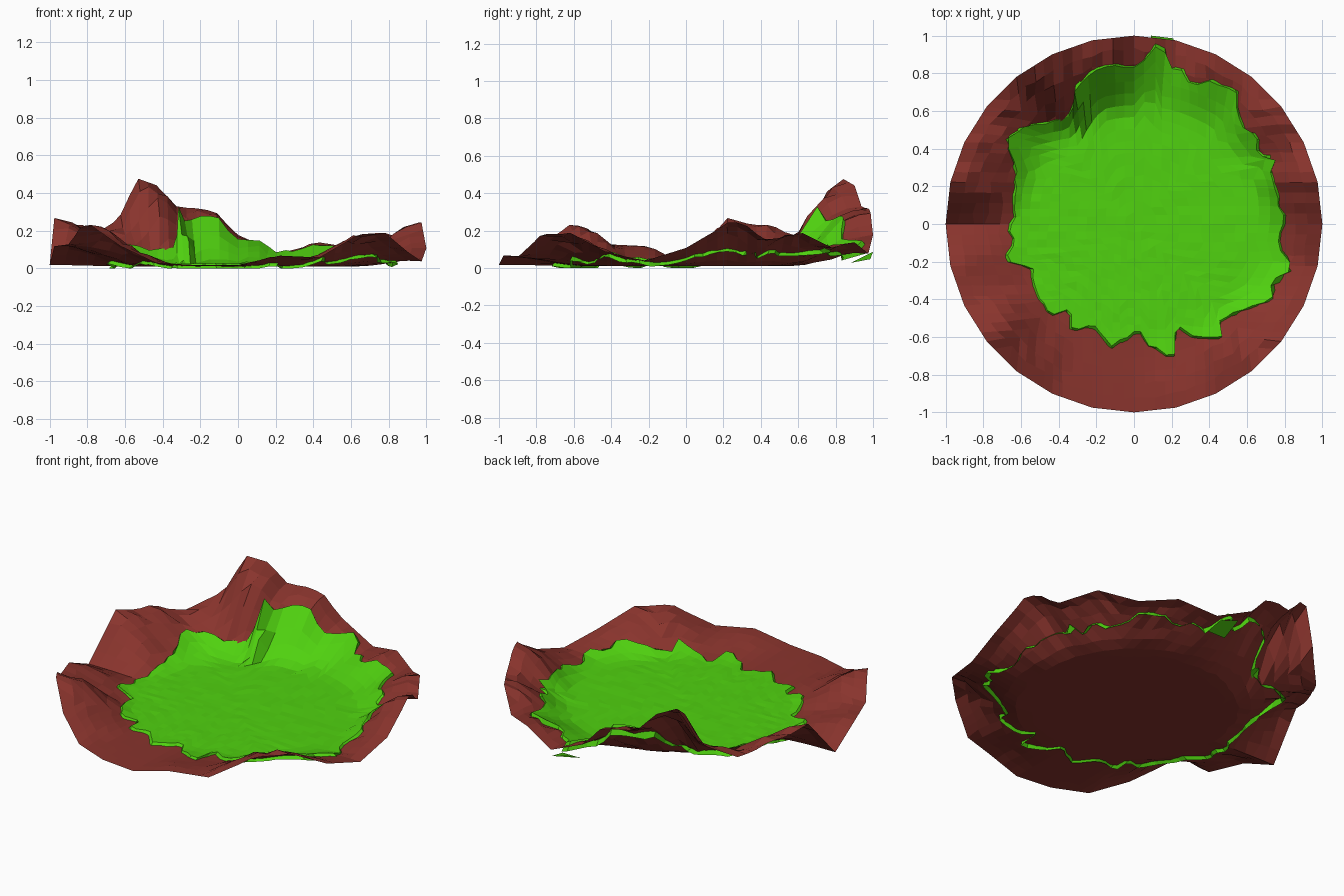
import bpy, bmesh, math, random

if "Cube" in bpy.data.objects:
    bpy.data.objects.remove(bpy.data.objects["Cube"])

random.seed(7)
N = 28            # cells across each sheet (quad grid wrapped onto a disc)
H = N // 2        # rings from centre to rim

# Rim height, one value per corner of the 28-sided outline, counter-clockwise from +x
RIM = [.11, .24, .15, .19, .11, .14, .08, .18, .32, .44, .27, .17, .21, .27,
       .02, .12, .13, .23, .12, .03, .02, .02, .07, .06, .17, .19, .09, .04]
# Extra humps and dips between corners: (angle, half width, height)
HUMPS = [(122.5, 7, .13), (109, 6, -.05), (97, 6, .05), (153, 6, .03),
         (213, 6, .04), (18, 6, .04), (312, 6, .01)]

# Visible grass edge: (angle in degrees, radius)
EDGE = [(0, .78), (15, .80), (23, .80), (25, .88), (28, .78), (40, .77), (50, .86), (60, .84),
        (70, .83), (78, .82), (80, .94), (85, .94), (87, .82), (105, .82), (115, .74),
        (125, .66), (135, .73), (145, .82), (153, .68), (180, .65), (196, .70), (205, .60),
        (219, .64), (230, .61), (238, .62), (250, .58), (260, .65), (265, .58), (275, .58),
        (277, .66), (289, .70), (292, .61), (308, .75), (316, .68), (332, .80),
        (345, .83), (352, .77), (360, .78)]


def rim_height(a):
    t = (a / math.tau * 28) % 28
    i = int(t)
    f = t - i
    h = RIM[i % 28] * (1 - f) + RIM[(i + 1) % 28] * f
    d = math.degrees(a)
    return h + sum(up * max(0, 1 - abs(d - c) / w) for c, w, up in HUMPS)


def edge_radius(a):
    d = math.degrees(a) % 360
    for (a0, r0), (a1, r1) in zip(EDGE, EDGE[1:]):
        if a0 <= d <= a1:
            return r0 + (r1 - r0) * (d - a0) / (a1 - a0)


def polygon_radius(a):
    step = math.tau / 28
    return math.cos(step / 2) / math.cos(a % step - step / 2)


def ground_height(a, r):
    start = .56 + .08 * max(0, math.cos(a))
    t = max(0, min(1, (r - start) / (.98 - start)))
    return .013 + (rim_height(a) - .013) * t * t * (3 - 2 * t)


def material(name, color):
    m = bpy.data.materials.new(name)
    m.diffuse_color = (*color, 1)
    m.use_nodes = True
    m.node_tree.nodes["Principled BSDF"].inputs["Base Color"].default_value = m.diffuse_color
    return m


def ring_angle(i, j):
    """Square grid position -> ring number and evenly spaced angle."""
    k = max(abs(i), abs(j))
    if k == 0:
        return 0, 0.0
    if abs(i) == k:
        a = math.pi / 4 * j / i + (math.pi if i < 0 else 0)
    else:
        a = math.pi / 2 - math.pi / 4 * i / j + (math.pi if j < 0 else 0)
    return k, a % math.tau


def make_object(name, bm, mat):
    me = bpy.data.meshes.new(name)
    bm.to_mesh(me)
    bm.free()
    me.materials.append(mat)
    bpy.context.collection.objects.link(bpy.data.objects.new(name, me))


def disc_sheet(name, point, mat):
    """Quad sheet; point(ring, angle) returns radius and height."""
    bm = bmesh.new()
    grid = {}
    for i in range(-H, H + 1):
        for j in range(-H, H + 1):
            k, a = ring_angle(i, j)
            r, z = point(k, a)
            grid[i, j] = bm.verts.new((r * math.cos(a), r * math.sin(a), z))
    for i in range(-H, H):
        for j in range(-H, H):
            bm.faces.new((grid[i, j], grid[i + 1, j], grid[i + 1, j + 1], grid[i, j + 1]))
    make_object(name, bm, mat)


# Earth sheet: flat basin with raised uneven rim
def earth_point(k, a):
    r = k / H
    z = ground_height(a, r)
    if 0 < k < H:
        z += random.uniform(-.09, .09) * max(0, z - .02)
        r += random.uniform(-.012, .012)
    return r * polygon_radius(a), z


disc_sheet("earth", earth_point, material("red_brown_earth", (.25, .034, .026)))

# Grass sheet: lies on the basin, its ragged edge dives under the slopes
teeth = [random.uniform(-.035, .035) for _ in range(57)]


def grass_point(k, a):
    rag = teeth[int(a / math.tau * 56 + .01)]
    edge = edge_radius(a)
    inner = edge * min(k, H - 1) / (H - 1)
    if k < H:
        r = inner + (rag if k == H - 1 else 0)
        z = ground_height(a, r)
        z += .014 + random.uniform(-.002, .002) + .10 * max(0, z - .02)
        # single upright tuft beside the summit
        if k >= H - 3:
            z += .10 * max(0, 1 - abs(math.degrees(a) - 115) / 4)
    else:
        r = edge + rag + .025                            # tucked skirt
        g = ground_height(a, r)
        z = max(.003, g - .02 - .10 * max(0, g - .05))
    return r, z


grass = material("bright_green_grass", (.08, .64, .005))
disc_sheet("grass", grass_point, grass)

# Small grass scrap showing beneath the back rim
bm = bmesh.new()
bm.faces.new([bm.verts.new(p) for p in
              ((.09, .88, .03), (.21, .88, .03), (.21, .985, .05), (.09, 1.0, .09))])
make_object("grass_scrap", bm, grass)

# Settle the whole model on z = 0
low = min(v.co.z for o in bpy.data.objects for v in o.data.vertices)
for o in bpy.data.objects:
    for v in o.data.vertices:
        v.co.z -= low
